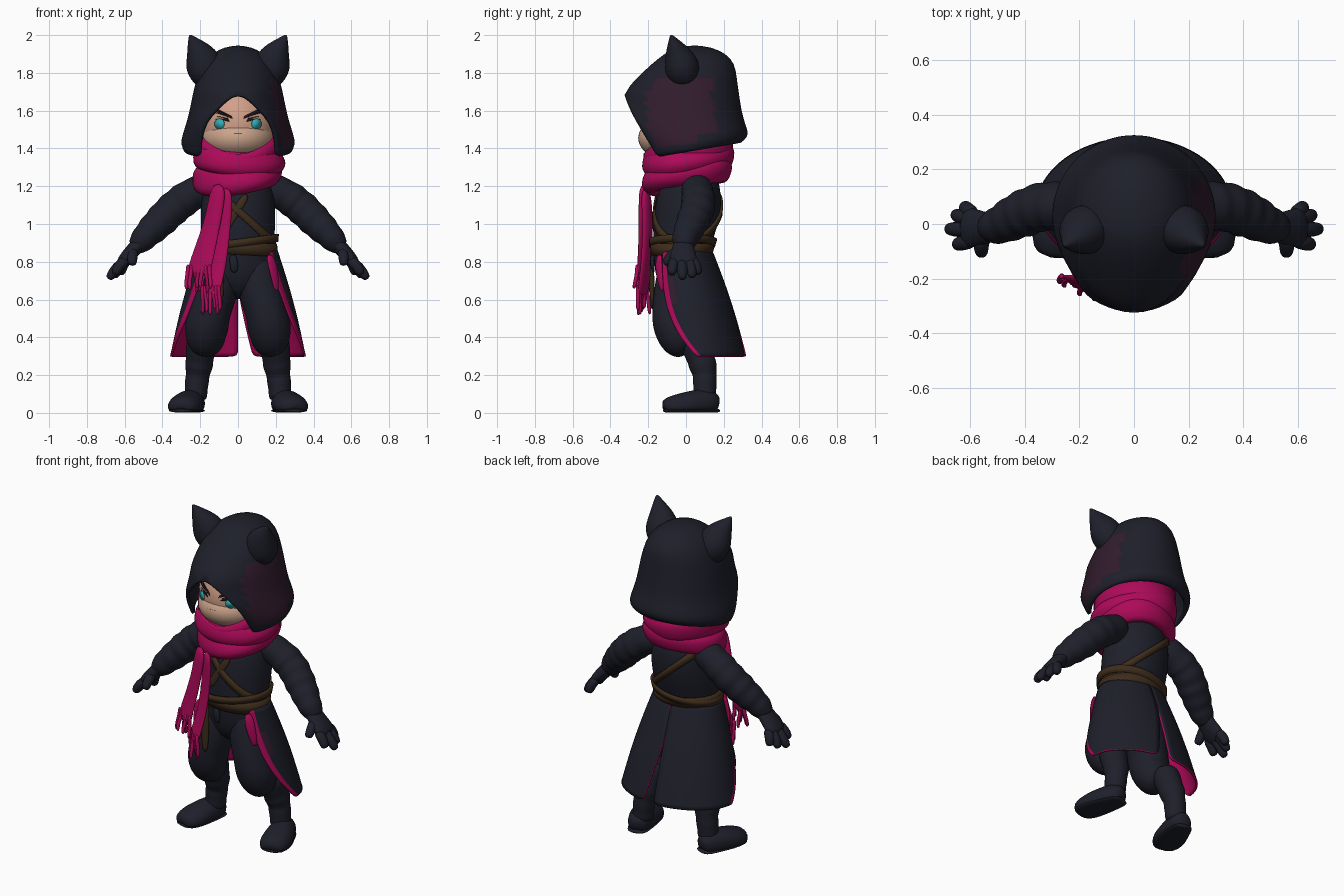
import bpy, bmesh, math, random
from math import sin, cos, pi, radians, sqrt
from mathutils import Vector, Matrix

random.seed(4)
if "Cube" in bpy.data.objects:
    bpy.data.objects.remove(bpy.data.objects["Cube"], do_unlink=True)


def material(name, r, g, b):
    m = bpy.data.materials.new(name)
    m.use_nodes = True
    m.diffuse_color = (r, g, b, 1)
    bsdf = m.node_tree.nodes["Principled BSDF"]
    bsdf.inputs["Base Color"].default_value = (r, g, b, 1)
    bsdf.inputs["Roughness"].default_value = 0.8
    return m


DARK = material("dark cloth", .013, .014, .023)
PURPLE = material("purple cloth", .032, .012, .027)
PINK = material("crimson pink", .42, .003, .1)
BROWN = material("brown leather", .047, .025, .011)
SKIN = material("skin", .64, .35, .25)
MASK = material("tan mask", .6, .37, .26)
CYAN = material("cyan eye", .03, .42, .46)
BLACK = material("black hair", .01, .008, .01)


def finish(name, bm, mats, mirror=False, subsurf=0, thick=0, offset=-1, lining=False, rule=None):
    """Turn a bmesh into a smooth object with outward normals and modifiers."""
    bmesh.ops.remove_doubles(bm, verts=bm.verts, dist=1e-4)
    bmesh.ops.recalc_face_normals(bm, faces=bm.faces)
    mean = sum((v.co for v in bm.verts), Vector()) / len(bm.verts)
    if sum(f.normal.dot(f.calc_center_median() - mean) for f in bm.faces) < 0:
        bmesh.ops.reverse_faces(bm, faces=bm.faces)
    for f in bm.faces:
        f.smooth = True
        if rule:
            f.material_index = rule(f)
    me = bpy.data.meshes.new(name)
    bm.to_mesh(me)
    bm.free()
    for m in mats:
        me.materials.append(m)
    ob = bpy.data.objects.new(name, me)
    bpy.context.scene.collection.objects.link(ob)
    if mirror:
        ob.modifiers.new("mirror", 'MIRROR').use_mirror_merge = False
    if subsurf:
        s = ob.modifiers.new("smooth", 'SUBSURF')
        s.levels = s.render_levels = subsurf
    if thick:
        s = ob.modifiers.new("thickness", 'SOLIDIFY')
        s.thickness, s.offset = thick, offset
        if lining:
            s.material_offset = s.material_offset_rim = 1


def loft(name, rings, mats, closed=True, cap=True, **kw):
    """Skin a list of equal-length point rings."""
    bm = bmesh.new()
    rows = [[bm.verts.new(p) for p in r] for r in rings]
    n = len(rows[0])
    for a, b in zip(rows, rows[1:]):
        for i in range(n if closed else n - 1):
            j = (i + 1) % n
            bm.faces.new((a[i], a[j], b[j], b[i]))
    if closed and cap:
        bm.faces.new(rows[0])
        bm.faces.new(rows[-1])
    finish(name, bm, mats, **kw)


def tube(name, path, mat, ref=(0, 1, 0), n=10, subsurf=2, floor=None, **kw):
    """Elliptical tube through (x, y, z, half width, half depth) stations."""
    pts = [Vector(p[:3]) for p in path]
    rings = []
    for i, p in enumerate(path):
        t = (pts[min(i + 1, len(pts) - 1)] - pts[max(i - 1, 0)]).normalized()
        u = t.cross(Vector(ref)).normalized()
        v = t.cross(u)
        ring = [pts[i] + u * p[3] * cos(2 * pi * k / n) + v * p[-1] * sin(2 * pi * k / n) for k in range(n)]
        if floor is not None:
            for q in ring:
                q.z = max(q.z, floor)
        rings.append(ring)
    loft(name, rings, [mat], subsurf=subsurf, **kw)


def ellipsoid(name, centre, size, mat):
    bm = bmesh.new()
    mx = Matrix.Translation(centre) @ Matrix.Diagonal((*size, 1))
    bmesh.ops.create_uvsphere(bm, u_segments=40, v_segments=24, radius=1, matrix=mx)
    finish(name, bm, [mat])


# Torso: height, half width, front y, back y
TORSO = [(1.32, .09, -.06, .12), (1.25, .17, -.12, .17), (1.15, .195, -.155, .19), (1.05, .2, -.17, .185),
         (.95, .197, -.175, .155), (.87, .19, -.175, .13), (.8, .2, -.17, .12), (.7, .19, -.16, .1),
         (.6, .1, -.1, .06)]


def torso_point(a, z, off=0):
    z = min(max(z, .6), 1.32)
    for p, q in zip(TORSO, TORSO[1:]):
        if p[0] >= z >= q[0]:
            k = (p[0] - z) / (p[0] - q[0])
            w, f, b = (p[i] + (q[i] - p[i]) * k for i in (1, 2, 3))
            break
    return Vector(((w + off) * sin(a), (f + b) / 2 + ((b - f) / 2 + off) * cos(a), z))


def band(name, slope, z0, height, off):
    """Leather strap wrapped round the torso on a slanted plane."""
    low, high = [], []
    for i in range(48):
        a, z = 2 * pi * i / 48, z0
        for _ in range(8):
            z = .5 * z + .5 * min(z0 + slope * torso_point(a, z).x, 1.25)
        low.append(torso_point(a, z - height / 2, off))
        high.append(torso_point(a, z + height / 2, off))
    loft(name, [low, high], [BROWN], cap=False, thick=.014, offset=0)


loft("torso", [[torso_point(2 * pi * i / 24, r[0]) for i in range(24)] for r in TORSO], [DARK], subsurf=1)
band("belt", -.06, .872, .068, .008)
band("second_belt", .14, .9, .04, .013)
band("chest_strap", -.9, 1.07, .05, .002)
tube("front_strap", [(.05, -.155, 1.16, .022, .008), (-.01, -.172, 1.07, .022, .008),
                     (-.08, -.17, .95, .022, .008)], BROWN)
tube("hanging_strap", [(-.09, -.18, .86, .024, .01), (-.1, -.18, .7, .026, .014), (-.1, -.18, .54, .022, .012)], BROWN)
tube("waist_knot", [(-.03, -.175, .84, .02, .012), (-.02, -.18, .79, .025, .012), (-.02, -.17, .74, .018, .008)], DARK)

# Head, mask and painted face
HC, HR = (0, -.03, 1.53), (.2, .205, .22)
ellipsoid("head", HC, HR, SKIN)
ellipsoid("face_mask", (0, -.04, 1.455), (.196, .213, .13), MASK)
tube("mask_fold", [(x, -.04 - .213 * sqrt(1 - (x / .196) ** 2 - ((z - 1.455) / .13) ** 2), z, .006, .005)
     for x, z in [(-.15, 1.455), (-.07, 1.485), (0, 1.475), (.07, 1.485), (.15, 1.455)]], MASK, ref=(0, 0, 1), n=6)


def face_plate(name, outline, mat):
    bm = bmesh.new()
    vs = []
    for x, z in outline:
        y = HC[1] - HR[1] * sqrt(1 - (x / HR[0]) ** 2 - ((z - HC[2]) / HR[2]) ** 2) - .005
        vs.append(bm.verts.new((x, y, z)))
    bm.faces.new(vs)
    finish(name, bm, [mat], mirror=True, thick=.004, offset=0)


face_plate("iris", [(.098 + .026 * cos(pi * k / 8), 1.53 + .028 * sin(pi * k / 8)) for k in range(16)], CYAN)
face_plate("eyelash", [(.045, 1.542), (.055, 1.56), (.1, 1.57), (.18, 1.562), (.18, 1.555), (.1, 1.553)], BLACK)
face_plate("eyebrow", [(.03, 1.558), (.035, 1.572), (.1, 1.605), (.14, 1.592), (.09, 1.58)], BLACK)

# Hood: height, half width, front y, back y, half opening, tilt
HOOD = [(1.945, 0, .05, .05, 0, 0), (1.938, .07, -.05, .13, 0, 0), (1.905, .135, -.11, .21, 0, 0),
        (1.85, .19, -.18, .26, 0, 0), (1.77, .22, -.265, .27, 0, 0), (1.7, .238, -.33, .28, 0, 0),
        (1.65, .248, -.33, .287, .07, 0), (1.6, .258, -.34, .295, .125, 0), (1.54, .272, -.36, .31, .18, 0),
        (1.46, .295, -.3, .33, .2, .06), (1.4, .305, -.25, .325, .205, .12), (1.355, .285, -.23, .29, .205, .17)]
rings = []
for z, w, front, back, gap, tilt in HOOD:
    a0 = math.asin(gap / w) if gap else 0
    ring = []
    for i in range(37):
        a = a0 + (2 * pi - 2 * a0) * i / 36
        y = .03 - cos(a) * ((.03 - front) if cos(a) > 0 else (back - .03))
        ring.append((w * sin(a), y, z + tilt * (y + .15)))
    rings.append(ring)


def hood_patch(f):
    c = f.calc_center_median()
    return int(c.x > .14 and -.2 + max(0, 1.5 - c.z) * .6 < c.y < .15 + (1.6 - c.z) * .1
               and 1.42 + max(0, c.y) * .4 < c.z < 1.76)


loft("hood", rings, [DARK, PURPLE], closed=False, subsurf=1, thick=.018, rule=hood_patch)
tube("ear", [(.155, 0, 1.73, .065, .065), (.172, -.015, 1.81, .1, .098), (.185, -.03, 1.865, .1, .09),
             (.208, -.05, 1.915, .072, .064), (.236, -.066, 1.962, .036, .032), (.256, -.08, 2.003, .005, .005)],
     DARK, n=12, mirror=True)


# Scarf loops, collar and fringed tails
def scarf_loop(name, z0, tilt_x, tilt_y, radius, phase):
    rings = []
    for i in range(32):
        a = 2 * pi * i / 32
        r = radius + .008 * sin(3 * a + phase)
        x, y = r * sin(a), r * cos(a)
        h = .072 + .008 * sin(2 * a + phase)
        ring = []
        for k in range(12):
            b = 2 * pi * k / 12
            d = r + (.052 + .006 * sin(3 * b + a)) * cos(b)
            ring.append((d * sin(a), d * cos(a) + .005, z0 + tilt_x * x + tilt_y * y + h * sin(b)))
        rings.append(ring)
    rings.append(rings[0])
    loft(name, rings, [PINK], cap=False, subsurf=1)


scarf_loop("lower_scarf_loop", 1.255, .1, .17, .188, 0)
scarf_loop("upper_scarf_loop", 1.34, -.08, .09, .195, 2)
collar = []
for z, r, k in [(1.28, .21, 0), (1.34, .225, 1), (1.37, .226, 2.4)]:
    ring = [(r * sin(pi * i / 16), r * cos(pi * i / 16)) for i in range(32)]
    collar.append([(x, y * (1.1 if y > 0 else 1), z + k * (r * r if y > 0 else x * x)) for x, y in ring])
loft("scarf_collar", collar, [PINK], cap=False, thick=.015)

TAILS = [[(-.1, -.22, 1.22, .052, .026), (-.125, -.22, 1.05, .05, .022), (-.165, -.22, .9, .062, .018),
          (-.2, -.222, .78, .074, .016), (-.208, -.225, .73, .074, .014)],
         [(-.06, -.215, 1.2, .044, .024), (-.075, -.2, 1.0, .046, .02), (-.1, -.21, .8, .05, .018),
          (-.135, -.225, .67, .056, .016), (-.145, -.23, .62, .056, .014)]]
for t, path in enumerate(TAILS):
    tube(f"scarf_tail_{t + 1}", path, PINK, ref=(.5, .85, 0))
    x, y, z, w, _ = path[-1]
    for i in range(7):
        s = w * (i / 3 - 1) * .9
        fx, fy = x + s * .85, y - s * .5
        dx, dy, drop = random.uniform(-.02, .015), random.uniform(-.03, .03), random.uniform(.06, .11)
        tube("scarf_fringe", [(fx, fy, z + .06, .014), (fx, fy, z + .01, .013),
                              (fx + dx, fy + dy * .6, z - drop / 2, .012), (fx + dx * .5, fy + dy, z - drop, .012)],
             PINK, n=6, subsurf=1)

# Coat skirt: two panels with a back slit, coloured lining and front trim
STEPS = [0, .1, .22, .36, .5, .64, .76, .86, .94, .97, 1]
for side, label, slit in ((1, "left", 13), (-1, "right", 0)):
    rings, trim = [], []
    for j in range(13):
        t = j / 12
        a1 = radians(slit * max(0, (t - .35) / .65))
        a2 = radians(131 - 40 * t ** 2.6)
        puff = .012 * sin(pi * t)
        rx, ry, yc = .213 + .147 * t + puff, .16 + .1 * t + puff, -.02 + .08 * t
        rings.append([(side * rx * sin(a1 + (a2 - a1) * u), yc + ry * cos(a1 + (a2 - a1) * u), .86 - .56 * t)
                      for u in STEPS])
        trim.append(rings[-1][-3])

    def skirt_colour(f):
        c = f.calc_center_median()
        edge = min(trim, key=lambda p: abs(p[2] - c.z - .023))
        low = trim[min(trim.index(edge) + 1, len(trim) - 1)]
        if c.y < (edge[1] + low[1]) / 2:
            return 2
        return 0 if c.x > 0 and c.y < -.05 and .58 < c.z < .72 else 1

    loft(f"coat_skirt_{label}", rings, [PURPLE, DARK, PINK], closed=False, subsurf=1, thick=.012,
         lining=True, rule=skirt_colour)
tube("coat_lapel", [(.165, -.14, .84, .02, .01), (.18, -.145, .79, .03, .012), (.195, -.14, .72, .026, .01),
                    (.205, -.125, .64, .014, .008)], PINK, ref=(-.6, .8, 0), mirror=True)

# Arms with rumpled sleeves and cuffs
tube("sleeve", [(.13, .05, 1.21, .07), (.2, .06, 1.18, .092), (.26, .065, 1.145, .086), (.29, .065, 1.125, .1),
                (.315, .065, 1.105, .086), (.345, .062, 1.08, .1), (.375, .05, 1.05, .084), (.4, .04, 1.025, .098),
                (.425, .03, 1.0, .08), (.455, .015, .97, .088), (.48, .002, .945, .07), (.505, -.008, .918, .074),
                (.53, -.012, .89, .056), (.55, -.015, .87, .045)], DARK, n=12, mirror=True)
tube("palm", [(.5, -.01, .92, .045, .055), (.55, -.015, .867, .042, .062), (.59, -.015, .822, .04, .08),
              (.63, -.012, .78, .028, .072)], DARK, mirror=True)
for name, tip in (("little_finger", (.625, .068, .732)), ("ring_finger", (.662, .036, .717)),
                  ("middle_finger", (.688, -.018, .708)), ("index_finger", (.657, -.077, .732)),
                  ("thumb", (.56, -.115, .785))):
    tip = Vector(tip)
    base = Vector((.55, -.04, .865)) if name == "thumb" else Vector((.585, tip.y * .65 - .01, .82))
    mid = base.lerp(tip, .55) + Vector((.006, 0, .006))
    tube(name, [(*base, .032), (*mid, .031), (*base.lerp(tip, .85), .028), (*tip, .016)],
         DARK, n=8, subsurf=1, mirror=True)

# Legs: baggy trousers, wrapped shins and boots
tube("trouser_leg", [(.09, -.03, .85, .1), (.1, -.035, .72, .12, .128), (.13, -.05, .6, .12, .13),
                     (.152, -.06, .52, .112, .125), (.165, -.06, .46, .122, .122), (.172, -.05, .41, .112, .11),
                     (.176, -.015, .365, .102), (.19, .02, .33, .06)], DARK, n=12, mirror=True)
tube("shin", [(.19, .03, .42, .08), (.197, .06, .34, .084), (.203, .08, .28, .073), (.207, .09, .25, .08),
              (.213, .1, .2, .062), (.217, .1, .17, .068), (.222, .1, .12, .06), (.225, .1, .06, .068)],
     DARK, n=12, mirror=True)
tube("boot", [(.222, .172, .04, .035, .04), (.23, .145, .05, .062, .07), (.25, .08, .05, .078, .08),
              (.275, 0, .04, .092, .072), (.292, -.07, .032, .09, .062), (.305, -.125, .025, .056, .045)],
     DARK, ref=(0, 0, 1), n=16, subsurf=1, floor=.012, mirror=True)
tube("boot_sole", [(.222, .175, .012, .045, .012), (.23, .15, .012, .068, .012), (.25, .08, .012, .08, .012),
                   (.275, 0, .012, .094, .012), (.292, -.07, .012, .092, .012), (.304, -.122, .012, .06, .012)],
     DARK, ref=(0, 0, 1), n=8, subsurf=1, floor=0, mirror=True)
